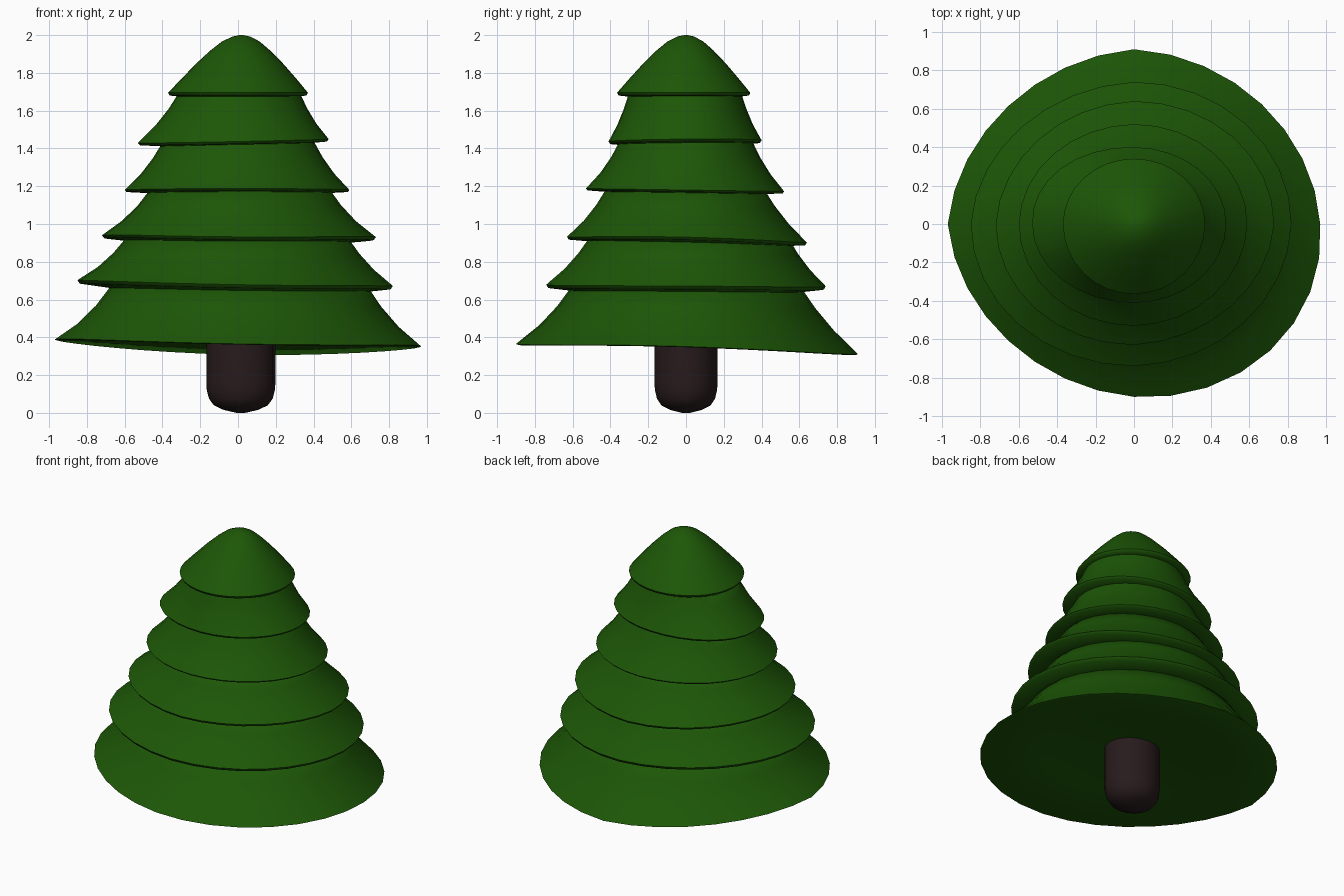
import bpy, bmesh
from math import sin, cos, pi, radians

cube = bpy.data.objects.get("Cube")
if cube:
    bpy.data.objects.remove(cube, do_unlink=True)


def material(name, rgb):
    m = bpy.data.materials.new(name)
    m.use_nodes = True
    m.diffuse_color = (*rgb, 1)
    bsdf = m.node_tree.nodes["Principled BSDF"]
    bsdf.inputs["Base Color"].default_value = (*rgb, 1)
    bsdf.inputs["Roughness"].default_value = 0.9
    return m


leaf_green = material("leaf green", (0.012, 0.094, 0.002))
bark_brown = material("bark brown", (0.021, 0.011, 0.012))
ROUND = (0, 0, 0, 0)


def outline(sides, z, tilt=(0, 0, 0), swell=ROUND, n=32):
    """Closed ring of four quarter ellipses: reach to -x, +x, -y, +y.
    swell widens each quarter's diagonal; tilt is slope x, slope y, saddle."""
    points = []
    for i in range(n):
        a = 2 * pi * i / n
        c, s = cos(a), sin(a)
        r = 1 + swell[4 * i // n] * abs(sin(2 * a))
        x = c * r * (sides[1] if c > 0 else sides[0])
        y = s * r * (sides[3] if s > 0 else sides[2])
        points.append((x, y, z + tilt[0] * x + tilt[1] * y + tilt[2] * (x * x - y * y)))
    return points


def loft(name, rings, mat, sharp=60):
    """Skin the rings in order and close both ends."""
    bm = bmesh.new()
    loops = [[bm.verts.new(p) for p in ring] for ring in rings]
    n = len(loops[0])
    for low, high in zip(loops, loops[1:]):
        for i in range(n):
            j = (i + 1) % n
            bm.faces.new((low[i], low[j], high[j], high[i]))
    bm.faces.new(loops[0][::-1])
    bm.faces.new(loops[-1])
    mesh = bpy.data.meshes.new(name)
    bm.to_mesh(mesh)
    bm.free()
    mesh.materials.append(mat)
    obj = bpy.data.objects.new(name, mesh)
    bpy.context.collection.objects.link(obj)
    bpy.ops.object.select_all(action="DESELECT")
    obj.select_set(True)
    bpy.context.view_layer.objects.active = obj
    bpy.ops.object.shade_smooth_by_angle(angle=radians(sharp))
    return obj


def mix(a, b, f):
    return [p + (q - p) * f for p, q in zip(a, b)]


def scaled(values, f):
    return [v * f for v in values]


# Branch tiers: rim reach, rim height, tilt, underside (rim share, rise),
# neck reach, neck height, diagonal swell by quarter
tiers = [
    ((.97, .97, .90, .91), .353, (-.019, -.03, .018), [(.2, .07), (.6, .035), (.99, -.004)],
     (.675, .685, .605, .605), .67, (-.03, -.045, -.045, .035)),
    ((.85, .82, .74, .74), .68, (-.018, -.006, .01), [(.8, -.035), (.985, -.018)],
     (.59, .58, .51, .54), .93, (0, -.03, 0, -.015)),
    ((.72, .73, .63, .64), .925, (-.007, -.024, .02), [(.8, -.025), (.985, -.015)],
     (.46, .48, .42, .41), 1.19, (0, -.025, 0, -.03)),
    ((.60, .59, .53, .52), 1.18, (0, -.015, 0), [(.8, -.016), (.985, -.01)],
     (.395, .40, .35, .35), 1.44, (0, -.01, 0, -.01)),
    ((.53, .48, .41, .40), 1.44, (.02, .008, 0), [(.78, -.02), (.98, -.013)],
     (.31, .325, .30, .29), 1.70, (0, .02, 0, 0)),
]
SLOPE = [(.33, .42), (.66, .74), (1, 1)]  # height share, inward share

for k, (rim, z, tilt, under, neck, top, swell) in enumerate(tiers):
    rings = [outline(scaled(rim, f), z + rise, tilt, swell) for f, rise in under]
    rings.append(outline(rim, z, tilt, swell))
    for h, f in SLOPE:
        rings.append(outline(mix(rim, neck, f), z + (top - z) * h,
                             scaled(tilt, 1 - f), scaled(swell, 1 - f)))
    loft(f"branch_tier_{k + 1}", rings, leaf_green)

# Rounded crown, its tip leaning slightly to the left
rim = (.37, .37, .365, .34)
crown = [(.85, 1.675), (.98, 1.68), (1, 1.695), (.82, 1.77), (.62, 1.85), (.43, 1.918),
         (.27, 1.966), (.13, 1.992), (.03, 2.0)]
rings = []
for f, z in crown:
    lean = 0.018 * min(1, 1.1 - f) if z > 1.7 else 0
    rings.append([(x + lean, y, h) for x, y, h in outline(scaled(rim, f), z)])
loft("crown", rings, leaf_green)

# Trunk with a rounded foot
foot = [(.12, 0), (.5, .016), (.78, .04), (.92, .075), (.985, .12), (1, .16), (1, .47)]
trunk = loft("trunk", [outline(scaled((.183, .183, .167, .167), f), z, n=16)
                       for f, z in foot], bark_brown)
trunk.location.x = 0.015
